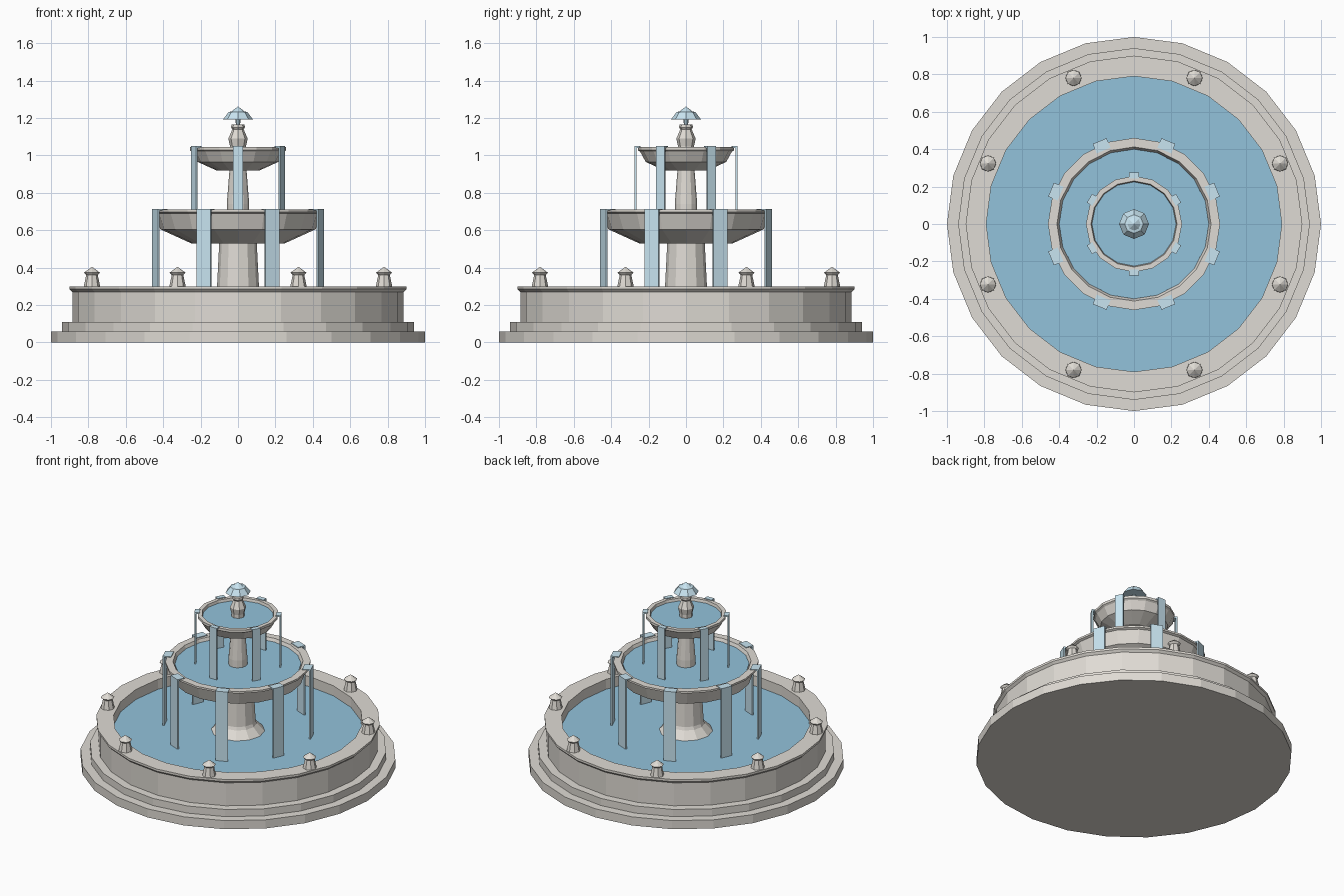
import bpy, bmesh
from math import pi, cos, sin
from mathutils import Matrix

if "Cube" in bpy.data.objects:
    bpy.data.objects.remove(bpy.data.objects["Cube"])


def material(name, color):
    m = bpy.data.materials.new(name)
    m.diffuse_color = (*color, 1)
    m.use_nodes = True
    m.node_tree.nodes["Principled BSDF"].inputs["Base Color"].default_value = m.diffuse_color
    return m


STONE = material("stone", (0.74, 0.71, 0.66))
WATER = material("water", (0.29, 0.54, 0.71))
FALLS = material("falling_water", (0.58, 0.78, 0.88))


def finish(bm, name, mat):
    bmesh.ops.recalc_face_normals(bm, faces=bm.faces)
    me = bpy.data.meshes.new(name)
    bm.to_mesh(me)
    bm.free()
    me.materials.append(mat)
    ob = bpy.data.objects.new(name, me)
    bpy.context.collection.objects.link(ob)
    return ob


def lathe(name, profile, sides, mat, loc=(0, 0, 0)):
    """Revolve (radius, height) points; the open ends are capped flat."""
    bm = bmesh.new()
    rings = []
    for r, z in profile:
        if r == 0:
            rings.append([bm.verts.new((0, 0, z))])
        else:
            rings.append([bm.verts.new((r * cos(2 * pi * i / sides), r * sin(2 * pi * i / sides), z))
                          for i in range(sides)])
    for a, b in zip(rings, rings[1:]):
        for i in range(sides):
            j = (i + 1) % sides
            quad = [a[i % len(a)], a[j % len(a)], b[j % len(b)], b[i % len(b)]]
            bm.faces.new(list(dict.fromkeys(quad)))
    for ring in (rings[0], rings[-1]):
        if len(ring) > 1:
            bm.faces.new(ring)
    ob = finish(bm, name, mat)
    ob.location = loc
    return ob


def falls(name, count, start, radius, inner, width, top, bottom):
    """Ring of sheets: a tab over the rim, then a straight drop."""
    t = 0.01
    profile = [(inner, top), (radius, top), (radius, bottom),
               (radius - t, bottom), (radius - t, top - t), (inner, top - t)]
    for k in range(count):
        bm = bmesh.new()
        sides = [[bm.verts.new((x, s * width / 2, z)) for x, z in profile] for s in (-1, 1)]
        for side in sides:
            bm.faces.new(side)
        for i in range(6):
            j = (i + 1) % 6
            bm.faces.new([sides[0][i], sides[0][j], sides[1][j], sides[1][i]])
        bm.transform(Matrix.Rotation(start + 2 * pi * k / count, 4, 'Z'))
        finish(bm, f"{name}_{k + 1}", FALLS)


# Stepped pool wall with lip
lathe("pool_basin", [(1, 0), (1, .06), (.94, .06), (.94, .11), (.885, .11), (.885, .27),
                     (.90, .285), (.90, .30), (.79, .30), (.79, .15)], 24, STONE)
lathe("pool_water", [(.79, .16), (.79, .23)], 24, WATER)

# Posts around the pool rim
for k in range(8):
    a = pi / 8 + k * pi / 4
    lathe(f"rim_post_{k + 1}", [(.045, .295), (.031, .36), (.043, .373), (0, .405)], 8, STONE,
          (.845 * cos(a), .845 * sin(a), 0))

# Lower column and middle bowl
lathe("lower_column", [(.17, .15), (.17, .23), (.12, .28), (.112, .30), (.10, .54)], 12, STONE)
lathe("middle_bowl", [(.25, .53), (.415, .605), (.445, .69), (.46, .697), (.46, .71),
                      (.412, .71), (.395, .67)], 20, STONE)
lathe("middle_water", [(.395, .672), (.40, .69)], 20, WATER)

# Upper column and top bowl
lathe("upper_column", [(.06, .67), (.06, .74), (.045, .93)], 12, STONE)
lathe("top_bowl", [(.115, .92), (.215, .965), (.245, 1.02), (.257, 1.028), (.257, 1.045),
                   (.23, 1.045), (.222, 1.01)], 16, STONE)
lathe("top_water", [(.222, 1.012), (.225, 1.027)], 16, WATER)

# Finial and water jet
lathe("finial", [(.043, 1.0), (.043, 1.05), (.052, 1.09), (.03, 1.14), (.037, 1.15), (.035, 1.165)],
      8, STONE)
lathe("jet_stem", [(.011, 1.16), (.014, 1.2)], 8, FALLS)
lathe("jet_cap", [(.014, 1.192), (.08, 1.193), (.05, 1.232), (.035, 1.235), (0, 1.262)], 8, FALLS)

# Falling sheets from both bowls
falls("middle_fall", 8, pi / 8, .48, .425, .08, .715, .225)
falls("top_fall", 6, pi / 6, .275, .242, .055, 1.05, .685)
